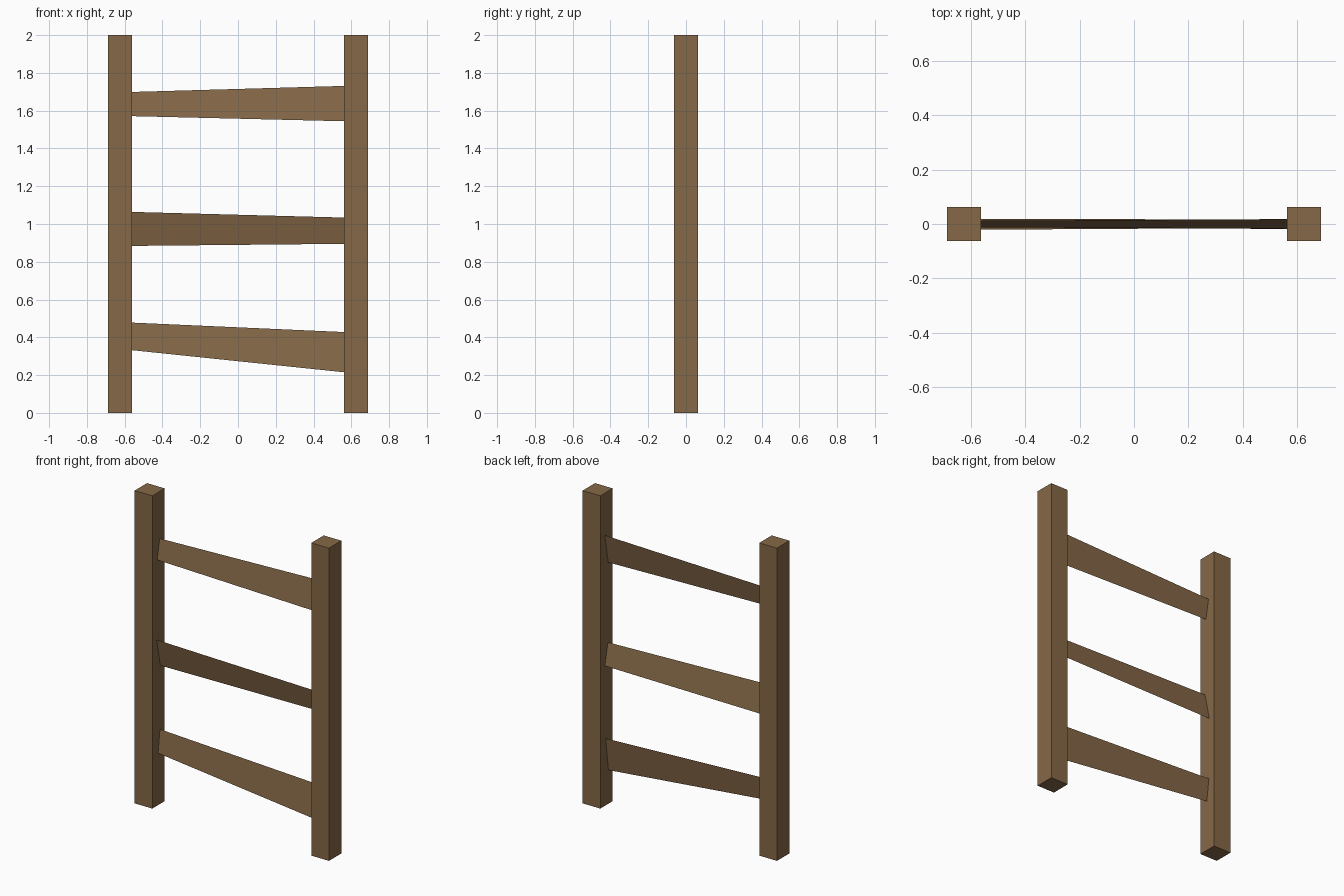
import bpy
import bmesh

if "Cube" in bpy.data.objects:
    bpy.data.objects.remove(bpy.data.objects["Cube"])

wood = bpy.data.materials.new("brown_wood")
wood.diffuse_color = (0.235, 0.138, 0.063, 1)
wood.use_nodes = True
wood.node_tree.nodes["Principled BSDF"].inputs["Base Color"].default_value = wood.diffuse_color


def add_object(name, bm):
    mesh = bpy.data.meshes.new(name)
    bm.to_mesh(mesh)
    bm.free()
    mesh.materials.append(wood)
    obj = bpy.data.objects.new(name, mesh)
    bpy.context.collection.objects.link(obj)


def post(name, x):
    bm = bmesh.new()
    bmesh.ops.create_cube(bm, size=1)
    bmesh.ops.scale(bm, vec=(0.125, 0.125, 2), verts=bm.verts)
    bmesh.ops.translate(bm, vec=(x, 0, 1), verts=bm.verts)
    add_object(name, bm)


def rail(name, left, right, lean):
    """Tapered sheet between the posts; left/right are (bottom, top) heights."""
    middle = (sum(left) + sum(right)) / 4
    bm = bmesh.new()
    corners = [(-0.5625, left[0]), (0.5625, right[0]),
               (0.5625, right[1]), (-0.5625, left[1])]
    bm.faces.new([bm.verts.new((x, (z - middle) * lean, z)) for x, z in corners])
    add_object(name, bm)


# Upright posts
post("left_post", -0.625)
post("right_post", 0.625)

# Uneven, slightly leaning rails
rail("lower_rail", (0.332, 0.478), (0.215, 0.428), 0.13)
rail("middle_rail", (0.884, 1.064), (0.895, 1.034), -0.22)
rail("upper_rail", (1.571, 1.699), (1.544, 1.731), 0.19)
